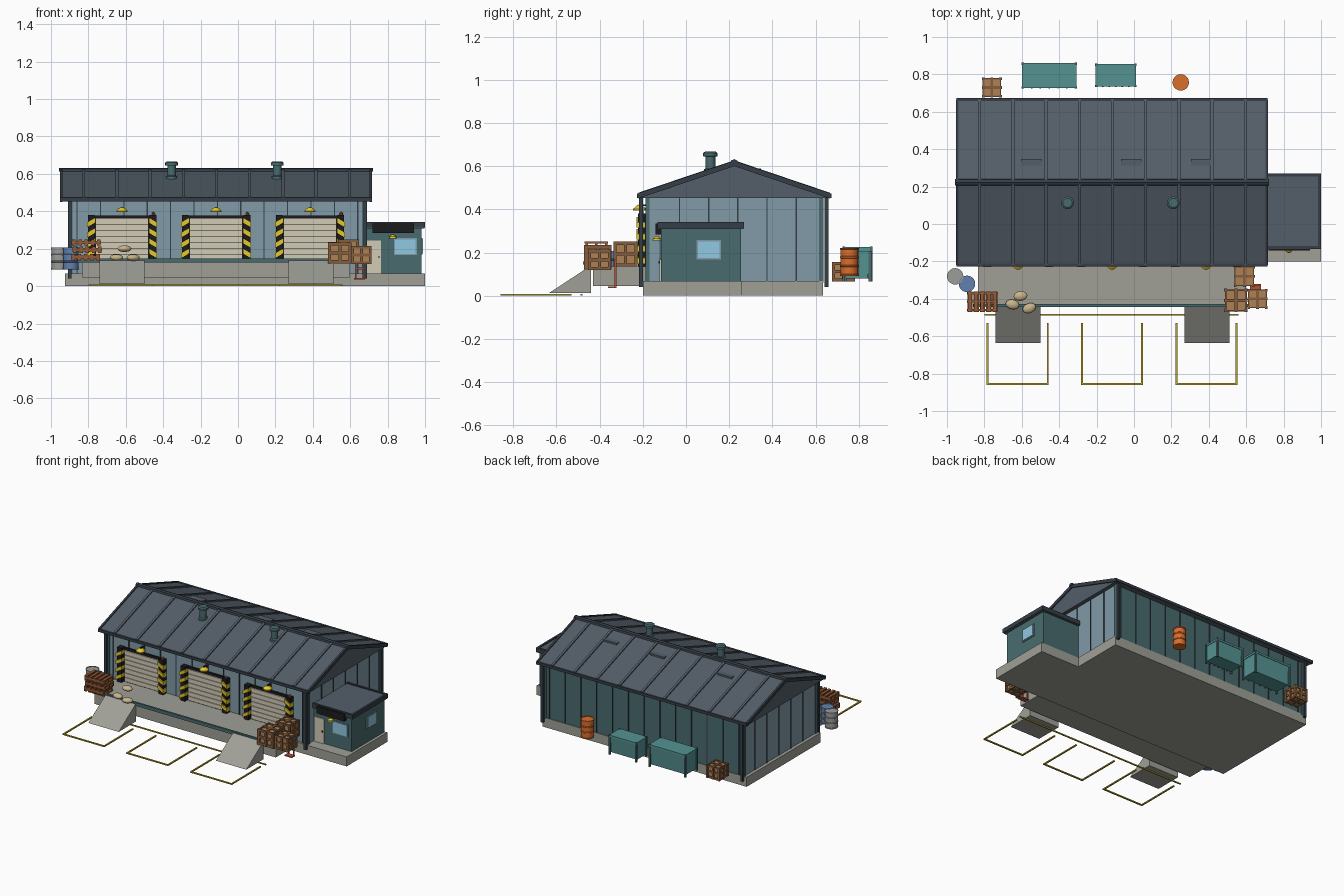
import bpy, bmesh, math
from mathutils import Matrix

if "Cube" in bpy.data.objects:
    bpy.data.objects.remove(bpy.data.objects["Cube"])

COL = dict(concrete=(.62, .62, .59), roof=(.33, .37, .41), trim=(.22, .25, .28), wall=(.50, .60, .65),
           teal=(.29, .42, .43), cream=(.82, .79, .71), yellow=(.90, .78, .18), black=(.13, .13, .14),
           wood=(.68, .50, .34), plank=(.52, .37, .25), orange=(.85, .43, .19), blue=(.38, .50, .68),
           grey=(.60, .61, .60), glass=(.56, .78, .88), sack=(.78, .70, .54), bin=(.34, .57, .57),
           pallet=(.58, .36, .22), red=(.70, .33, .22), line=(.72, .64, .18))


def finish(name, bm, col, smooth=False):
    bmesh.ops.recalc_face_normals(bm, faces=bm.faces)
    me = bpy.data.meshes.new(name)
    bm.to_mesh(me)
    bm.free()
    ob = bpy.data.objects.new(name, me)
    bpy.context.collection.objects.link(ob)
    mat = bpy.data.materials.get(col) or bpy.data.materials.new(col)
    mat.diffuse_color = [c ** 2.2 for c in COL[col]] + [1]
    mat.use_nodes = True
    mat.node_tree.nodes["Principled BSDF"].inputs["Base Color"].default_value = mat.diffuse_color
    me.materials.append(mat)
    if smooth:
        bpy.ops.object.select_all(action='DESELECT')
        ob.select_set(True)
        bpy.context.view_layer.objects.active = ob
        bpy.ops.object.shade_smooth_by_angle(angle=math.radians(35))
    return ob


def boxes(name, col, *dims):
    """One object from boxes given as (x0, x1, y0, y1, z0, z1)."""
    bm = bmesh.new()
    for a, b, c, d, e, f in dims:
        m = Matrix.Translation(((a + b) / 2, (c + d) / 2, (e + f) / 2)) @ Matrix.Diagonal((b - a, d - c, f - e, 1))
        bmesh.ops.create_cube(bm, size=1, matrix=m)
    return finish(name, bm, col)


def prisms(name, col, axis, *items):
    """Extrude (outline, start, end) along x (outline in yz) or y (outline in xz)."""
    bm = bmesh.new()
    for pts, s, e in items:
        rings = [[bm.verts.new((t, p, q) if axis == 'x' else (p, t, q)) for p, q in pts] for t in (s, e)]
        n = len(pts)
        bm.faces.new(rings[0])
        bm.faces.new(rings[1])
        for i in range(n):
            j = (i + 1) % n
            bm.faces.new((rings[0][i], rings[0][j], rings[1][j], rings[1][i]))
    return finish(name, bm, col)


def lathe(name, col, x, y, profile, n=20):
    bm = bmesh.new()
    rings = [[bm.verts.new((x + r * math.cos(2 * math.pi * i / n), y + r * math.sin(2 * math.pi * i / n), z))
              for i in range(n)] for r, z in profile]
    for a, b in zip(rings, rings[1:]):
        for i in range(n):
            bm.faces.new((a[i], a[(i + 1) % n], b[(i + 1) % n], b[i]))
    bm.faces.new(rings[0])
    bm.faces.new(rings[-1])
    return finish(name, bm, col, True)


def barrel(name, col, x, y, z, r=.043, h=.125):
    prof = [(.97, 0), (1, .02), (1, .05), (.93, .06), (.93, .31), (1, .33), (1, .37), (.93, .39), (.93, .62),
            (1, .64), (1, .68), (.93, .70), (.93, .94), (1, .95), (1, 1), (.88, 1), (.88, .97)]
    lathe(name, col, x, y, [(a * r, z + b * h) for a, b in prof])


def crate(name, x, y, z, s, h):
    r, t = s / 2, s * .07
    boxes(name, 'wood', (x - r + t, x + r - t, y - r + t, y + r - t, z + t, z + h - t))
    bars = []
    for a in (-r + t / 2, 0, r - t / 2):
        for b in (-r + t / 2, 0, r - t / 2):
            if a or b:
                bars.append((x + a - t, x + a + t, y + b - t, y + b + t, z, z + h))
    for c in (t, h / 2, h - t):
        bars += [(x - r, x + r, y + q - t / 2, y + q + t / 2, z + c - t, z + c + t) for q in (-r + t / 2, r - t / 2)]
        bars += [(x + q - t / 2, x + q + t / 2, y - r, y + r, z + c - t, z + c + t) for q in (-r + t / 2, r - t / 2)]
    for c in (t / 2, h - t / 2):
        bars += [(x - r, x + r, y - t, y + t, z + c - t / 2, z + c + t / 2),
                 (x - t, x + t, y - r, y + r, z + c - t / 2, z + c + t / 2)]
    boxes(name + "_frame", 'plank', *bars)


# foundations, dock and ramps
boxes("foundation", 'concrete', (-.925, .69, -.2, .635, 0, .068))
boxes("office_foundation", 'concrete', (.68, 1, -.2, .26, 0, .068))
boxes("dock", 'concrete', (-.835, .6, -.43, -.17, .045, .135))
boxes("dock_edge", 'teal', (-.86, .615, -.443, -.428, .125, .148))
prisms("ramps", 'concrete', 'x', *[([(-.635, .012), (-.44, .012), (-.44, .14)], x, x + .24) for x in (-.74, .27)])

# main hall walls with panel ribs
boxes("hall_core", 'teal', (-.895, .675, -.175, .63, .06, .46))
boxes("front_cladding", 'wall', (-.9, .68, -.183, -.17, .068, .46))
boxes("side_cladding", 'wall', (-.902, -.89, -.18, .625, .068, .46), (.67, .682, -.18, .625, .068, .46))
boxes("front_ribs", 'trim', *[(x - .003, x + .003, -.188, -.18, .068, .46) for x in [-.86 + .125 * i for i in range(13)]])
boxes("back_ribs", 'trim', *[(x - .003, x + .003, .625, .635, .068, .46) for x in [-.86 + .125 * i for i in range(13)]])
boxes("side_ribs", 'trim', *[(x - .006, x + .006, y - .003, y + .003, .068, .46)
                             for x in (-.9, .68) for y in [-.03 + .135 * i for i in range(5)]])
boxes("corner_posts", 'teal', *[(x - .012, x + .012, y - .01, y + .01, .06, .46) for x in (-.896, .676) for y in (-.178, .626)])
boxes("downpipes", 'trim', *[(x - .009, x + .009, y - .009, y + .009, .04, .46) for x in (-.9, .68) for y in (-.208, .65)])

# roof with seams, ridge cap, rakes and gutters
EY, RY, EZ, RZ = .443, .223, .468, .618


def slope(s, up0, up1):
    return [(RY, RZ + up0), (RY + s * EY, EZ + up0), (RY + s * EY, EZ + up1), (RY, RZ + up1)]


prisms("roof", 'roof', 'x', ([(RY - EY, EZ - .015), (RY + EY, EZ - .015), (RY + EY, EZ), (RY, RZ), (RY - EY, EZ)], -.945, .71))
seams = [-.825 + .1775 * i for i in range(9)]
prisms("roof_seams", 'roof', 'x', *[(slope(s, -.002, .009), x - .008, x + .008) for x in seams for s in (-1, 1)])
prisms("rake_trim", 'trim', 'x', *[(slope(s, -.018, .007), x, x + .014) for x in (-.952, .703) for s in (-1, 1)])
prisms("ridge_cap", 'trim', 'x', ([(RY - .018, RZ - .004), (RY + .018, RZ - .004), (RY + .014, RZ + .008), (RY, RZ + .014),
                                   (RY - .014, RZ + .008)], -.957, .722))
boxes("gutters", 'trim', *[(-.95, .715, y - .008, y + .008, .453, .473) for y in (-.219, .665)])
boxes("skylights", 'roof', *[(x - .055, x + .055, .25, .348, .565, .588) for x in (-.55, -.015, .36)])
for i, x in enumerate((-.355, .21)):
    lathe(f"roof_vent_{i}", 'teal', x, .113,
          [(.03, .565), (.03, .585), (.023, .59), (.023, .644), (.034, .646), (.034, .66), (.025, .667)], 16)

# loading bays
for i, cx in enumerate((-.62, -.1175, .385)):
    boxes(f"bay_frame_{i}", 'black', (cx - .15, cx + .15, -.195, -.18, .135, .378))
    boxes(f"bay_door_{i}", 'cream', *[(cx - .138, cx + .138, -.203, -.19, .14 + k * .032, .169 + k * .032) for k in range(7)])
    boxes(f"bay_posts_{i}", 'black', *[(cx + s * .165 - .018, cx + s * .165 + .018, -.222, -.18, .135, .38) for s in (-1, 1)])
    prisms(f"bay_stripes_{i}", 'yellow', 'y', *[
        ([(cx + s * (.165 + a), .15 + k * .055 + b) for a, b in ((.022, 0), (.022, .025), (-.022, .05), (-.022, .025))], -.23, -.19)
        for s in (-1, 1) for k in range(4)])
    lathe(f"bay_lamp_{i}", 'yellow', cx, -.215, [(.03, .395), (.03, .402), (.016, .415), (.01, .42)], 12)
    boxes(f"lamp_bracket_{i}", 'black', (cx - .006, cx + .006, -.22, -.18, .415, .423))
    lathe(f"bay_signal_{i}", 'red', cx + .168, -.205, [(.009, .378), (.009, .39), (.004, .395)], 10)

# ground markings
lines = [(-.8, .56, -.488, -.48, 0, .008)]
for cx in (-.622, -.1175, .3875):
    lines += [(cx + s * .161 - .005, cx + s * .161 + .005, -.86, -.53, 0, .008) for s in (-1, 1)]
    lines.append((cx - .163, cx + .163, -.86, -.85, 0, .008))
boxes("ground_lines", 'line', *lines)

# office
boxes("office_walls", 'teal', (.67, .98, -.115, .255, .06, .315))
boxes("office_roof", 'roof', (.678, .997, -.13, .266, .308, .335))
boxes("office_roof_rim", 'trim', (.675, 1, -.133, -.118, .312, .342), (.675, 1, .255, .269, .312, .342),
      (.985, 1, -.133, .269, .312, .342))
boxes("sign_board", 'black', (.72, .94, -.142, -.115, .283, .335))
boxes("office_door", 'cream', (.69, .765, -.122, -.11, .068, .245))
boxes("door_handle", 'black', (.75, .757, -.128, -.12, .15, .16))
boxes("office_window_frames", 'wall', (.833, .957, -.121, -.11, .165, .257), (.975, .986, .048, .162, .168, .258))
boxes("office_windows", 'glass', (.84, .95, -.124, -.11, .172, .25), (.975, .989, .055, .155, .175, .251))
lathe("office_lamp", 'yellow', .828, -.135, [(.02, .255), (.018, .265), (.006, .275)], 12)

# dock goods
for n, x, y, z, s, h in (("crate_rear", .59, -.28, .135, .105, .115), ("crate_large", .545, -.408, .122, .118, .112),
                         ("crate_small", .66, -.4, .118, .1, .097), ("crate_back", -.76, .73, .065, .1, .092)):
    crate(n, x, y, z, s, h)
boxes("hand_truck", 'red', (.625, .633, -.33, -.322, .035, .17), (.665, .673, -.33, -.322, .035, .17),
      (.625, .673, -.33, -.322, .09, .1), (.62, .678, -.36, -.322, .035, .042))
slats = []
for k in range(3):
    z, dx = .138 + k * .039, (-.004, .005, 0)[k]
    slats += [(-.89 + dx, -.733 + dx, y - .006, y + .006, z + .008, z + .026) for y in (-.46, -.415, -.37)]
    for i in range(5):
        x = -.887 + dx + i * .0335
        slats += [(x, x + .019, -.47, -.36, z + q, z + q + .008) for q in (0, .026)]
boxes("pallet_stack", 'pallet', *slats)
for i, (x, y, z) in enumerate(((-.65, -.43, .152), (-.607, -.385, .2), (-.56, -.45, .152))):
    bm = bmesh.new()
    m = Matrix.Translation((x, y, z)) @ Matrix.Rotation(.3 * i - .2, 4, 'Z') @ Matrix.Diagonal((.037, .026, .018, 1))
    bmesh.ops.create_uvsphere(bm, u_segments=16, v_segments=10, radius=1, matrix=m)
    finish(f"sack_{i}", bm, 'sack', True)
barrel("barrel_grey", 'grey', -.956, -.28, .09, .044, .117)
barrel("barrel_blue", 'blue', -.893, -.32, .09, .044, .117)
barrel("barrel_orange", 'orange', .25, .757, .092, .044, .13)

# rear bins
for n, x0, x1, y0, y1, h in (("bin_large", -.595, -.312, .73, .857, .225), ("bin_small", -.202, .008, .738, .852, .205)):
    prisms(n, 'bin', 'x', ([(y0, .08), (y1 - .01, .08), (y1, h - .01), (y0, h - .01)], x0, x1))
    boxes(n + "_lid", 'bin', (x0 - .004, x1 + .004, y0 - .004, y1 + .003, h - .014, h))
    boxes(n + "_posts", 'teal', *[(x - .006, x + .006, y - .006, y + .006, .066, h + .003) for x in (x0, x1) for y in (y0, y1)])
    boxes(n + "_ribs", 'teal', *[(x0 + (x1 - x0) * k / 6 - .004, x0 + (x1 - x0) * k / 6 + .004, y0 - .006, y0 + .004, .075, h - .01)
                                 for k in range(1, 6)])
